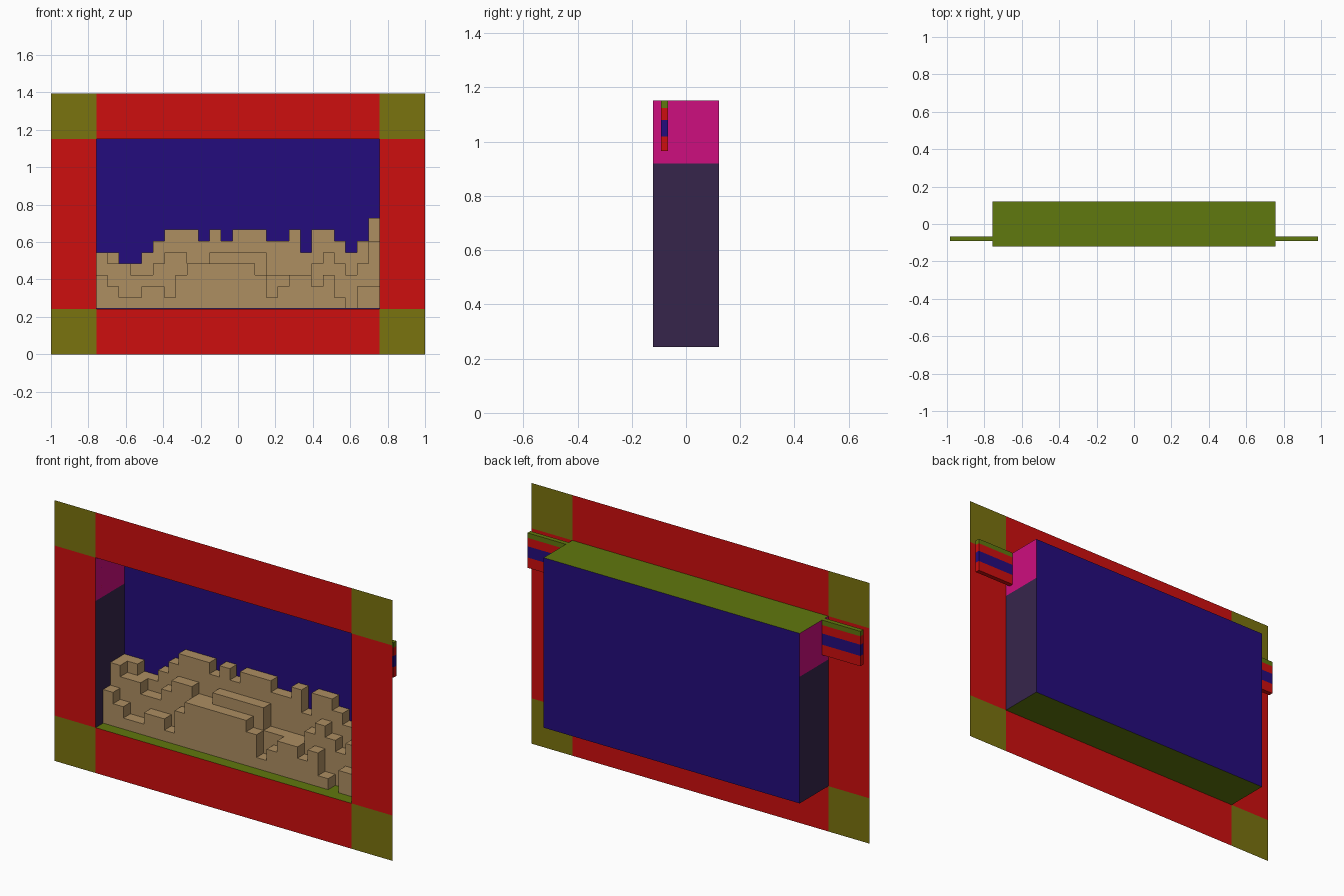
import bpy, bmesh

if "Cube" in bpy.data.objects:
    bpy.data.objects.remove(bpy.data.objects["Cube"])

U = 2 / 33                      # one block of the model's grid
HX, HY = 12.5 * U, 2 * U        # half size of the recess
Z0, Z1, ZP, ZT = 4 * U, 19 * U, 0.92, 23 * U


def material(name, rgb):
    lin = [((c / 255 + 0.055) / 1.055) ** 2.4 if c > 10 else c / 255 / 12.92 for c in rgb]
    m = bpy.data.materials.new(name)
    m.diffuse_color = (*lin, 1)
    m.use_nodes = True
    m.node_tree.nodes["Principled BSDF"].inputs["Base Color"].default_value = m.diffuse_color
    return m


RED = material("red", (206, 14, 14))
OLIVE = material("olive", (122, 115, 14))
GREEN = material("green", (96, 120, 14))
BLUE = material("deep blue", (36, 12, 125))
PURPLE = material("dark purple", (54, 37, 75))
PINK = material("pink", (206, 14, 127))
SAND = material("sand", (173, 142, 97))


def finish(name, bm, mats):
    me = bpy.data.meshes.new(name)
    bm.to_mesh(me)
    bm.free()
    for m in mats:
        me.materials.append(m)
    ob = bpy.data.objects.new(name, me)
    bpy.context.collection.objects.link(ob)
    return ob


def quad(bm, pts, mat=0):
    f = bm.faces.new([bm.verts.new(p) for p in pts])
    f.material_index = mat


def box(name, lo, hi, mat):
    bm = bmesh.new()
    bmesh.ops.create_cube(bm, size=1)
    for v in bm.verts:
        v.co = [(a + b) / 2 + c * (b - a) for a, b, c in zip(lo, hi, v.co)]
    return finish(name, bm, [mat])


# flat frame: a 3 x 3 grid without its middle, olive at the corners
bm = bmesh.new()
xs, zs = [-1, -HX, HX, 1], [0, Z0, Z1, ZT]
for i in range(3):
    for k in range(3):
        if (i, k) != (1, 1):
            a, b, c, d = xs[i], xs[i + 1], zs[k], zs[k + 1]
            quad(bm, [(a, -HY, c), (b, -HY, c), (b, -HY, d), (a, -HY, d)],
                 1 if i != 1 and k != 1 else 0)
bmesh.ops.remove_doubles(bm, verts=bm.verts, dist=1e-5)
finish("front_frame", bm, [RED, OLIVE])

# recess behind the frame, open at the front
bm = bmesh.new()
quad(bm, [(-HX, HY, Z0), (HX, HY, Z0), (HX, HY, Z1), (-HX, HY, Z1)], 0)
for z in (Z0, Z1):
    quad(bm, [(-HX, -HY, z), (HX, -HY, z), (HX, HY, z), (-HX, HY, z)], 1)
for x in (-HX, HX):
    for a, b, m in ((Z0, ZP, 2), (ZP, Z1, 3)):
        quad(bm, [(x, -HY, a), (x, HY, a), (x, HY, b), (x, -HY, b)], m)
finish("recess_box", bm, [BLUE, GREEN, PURPLE, PINK])

# stepped sand: block heights per column, front row to back row
ROWS = ("3211221344444431233231022",
        "5443345544555553333454346",
        "5544567776767776675776568")
heights = [[int(c) for c in r] for r in ROWS]
heights[1][15] = 3


def h(i, j):
    return heights[j][i] if 0 <= i < 25 and 0 <= j < 3 else 0


E = 0.002                       # keeps sand clear of the walls


def px(i):
    return min(max(-HX + i * U, -HX + E), HX - E)


def py(j):
    return min(-HY + (j + 1) * U, HY - E)


def pz(k):
    return Z0 + max(k * U, E)


bm = bmesh.new()
for i in range(25):
    for j in range(3):
        n = h(i, j)
        if not n:
            continue
        a, b, c, d = px(i), px(i + 1), py(j), py(j + 1)
        for z in (pz(0), pz(n)):
            quad(bm, [(a, c, z), (b, c, z), (b, d, z), (a, d, z)])
        # only the exposed part of each side
        for di, dj, p, q in ((-1, 0, (a, d), (a, c)), (1, 0, (b, c), (b, d)),
                             (0, -1, (a, c), (b, c)), (0, 1, (b, d), (a, d))):
            for k in range(h(i + di, j + dj), n):
                lo, hi = pz(k), pz(k + 1)
                quad(bm, [(*p, lo), (*q, lo), (*q, hi), (*p, hi)])
bmesh.ops.remove_doubles(bm, verts=bm.verts, dist=1e-5)
bmesh.ops.recalc_face_normals(bm, faces=bm.faces)
finish("sand_blocks", bm, [SAND])

# banded side tabs behind the frame
BANDS = ((0.965, 1.02, RED), (1.02, 1.08, BLUE), (1.08, 1.125, RED), (1.125, Z1, GREEN))
for side, s in (("left", -1), ("right", 1)):
    x0, x1 = sorted((s * HX, s * 0.985))
    for n, (a, b, m) in enumerate(BANDS):
        box(f"{side}_tab_band_{n + 1}", (x0, -0.092, a), (x1, -0.067, b), m)
